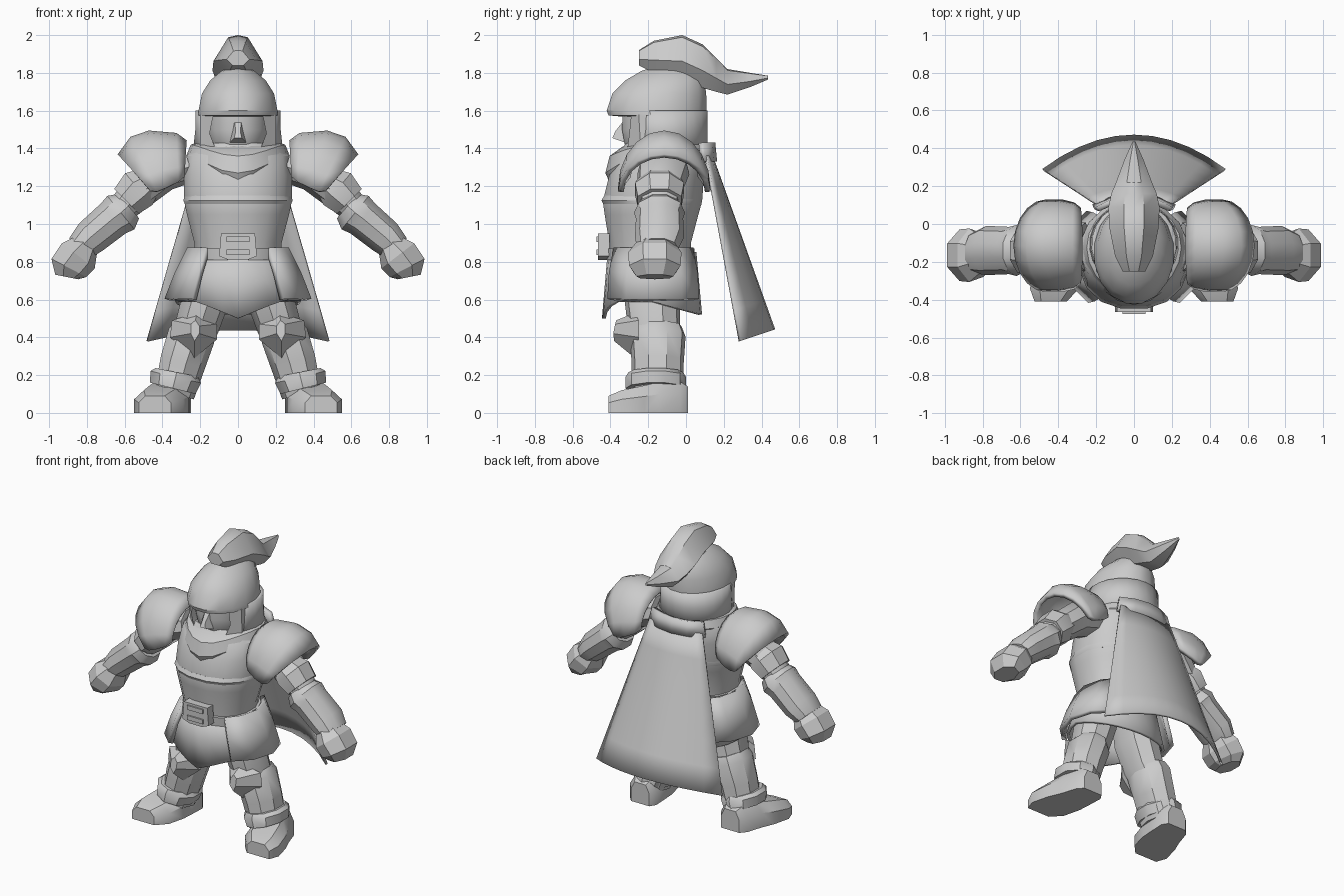
import bpy, bmesh, math
from mathutils import Vector

if "Cube" in bpy.data.objects:
    bpy.data.objects.remove(bpy.data.objects["Cube"])

steel = bpy.data.materials.new("plain_grey")
steel.diffuse_color = (0.6, 0.6, 0.6, 1)
steel.use_nodes = True
steel.node_tree.nodes["Principled BSDF"].inputs["Base Color"].default_value = steel.diffuse_color


def finish(name, bm, mirror=False, thick=0, angle=35):
    bmesh.ops.recalc_face_normals(bm, faces=bm.faces)
    me = bpy.data.meshes.new(name)
    bm.to_mesh(me)
    bm.free()
    me.materials.append(steel)
    ob = bpy.data.objects.new(name, me)
    bpy.context.collection.objects.link(ob)
    bpy.ops.object.select_all(action='DESELECT')
    bpy.context.view_layer.objects.active = ob
    ob.select_set(True)
    bpy.ops.object.shade_smooth_by_angle(angle=math.radians(angle))
    if thick:
        m = ob.modifiers.new("thickness", 'SOLIDIFY')
        m.thickness, m.offset = thick, 0
    if mirror:
        ob.modifiers.new("other_side", 'MIRROR')
    return ob


def loft(name, rings, closed=True, caps=True, **kw):
    """Skin a list of equally long point rows."""
    bm = bmesh.new()
    rows = [[bm.verts.new(p) for p in r] for r in rings]
    n = len(rows[0])
    for a, b in zip(rows, rows[1:]):
        for i in range(n if closed else n - 1):
            j = (i + 1) % n
            bm.faces.new((a[i], a[j], b[j], b[i]))
    if closed and caps:
        bm.faces.new(rows[0])
        bm.faces.new(rows[-1])
    return finish(name, bm, **kw)


def circle(n, p=1.0):
    """Unit outline; p below 1 makes it boxier."""
    out = []
    for i in range(n):
        a = 2 * math.pi * (i + 0.5) / n
        c, s = math.cos(a), math.sin(a)
        out.append((math.copysign(abs(c) ** p, c), math.copysign(abs(s) ** p, s)))
    return out


def stack(name, levels, n=14, p=0.9, cx=0, **kw):
    """Levels are (z, half width, front y, back y)."""
    rings = [[(cx + c * rx, (f + b) / 2 + s * (b - f) / 2, z) for c, s in circle(n, p)]
             for z, rx, f, b in levels]
    return loft(name, rings, **kw)


def limb(name, path, n=9, **kw):
    """Path is (x, y, z, radius across, radius in y); bends in the xz plane."""
    rings = []
    for i, (x, y, z, r, ry) in enumerate(path):
        a, b = path[max(i - 1, 0)], path[min(i + 1, len(path) - 1)]
        d = Vector((b[0] - a[0], 0, b[2] - a[2])).normalized()
        side = Vector((-d.z, 0, d.x))
        rings.append([Vector((x, y, z)) + side * c * r + Vector((0, s * ry, 0))
                      for c, s in circle(n)])
    return loft(name, rings, mirror=True, **kw)


def plate(name, outline, back, **kw):
    """Outline points (x, y, z) extruded backwards to a slab."""
    return loft(name, [outline, [(x, y + back, z) for x, y, z in outline]], **kw)


# Torso and belt
stack("torso", [(0.78, .23, -.40, .03), (0.9, .235, -.41, .03), (1.05, .275, -.435, .07),
                (1.12, .29, -.445, .09), (1.26, .29, -.41, .10), (1.36, .28, -.37, .11),
                (1.43, .20, -.32, .10)], n=16)
stack("chest_edge", [(1.10, .285, -.44, .085), (1.125, .294, -.452, .09), (1.15, .288, -.438, .09)], n=16)
stack("belt", [(.81, .245, -.425, .045), (.87, .25, -.43, .05)], n=16)

# Buckle: raised frame with a recessed middle
plate("buckle", [(-.09, -.465, .95), (.09, -.465, .95), (.10, -.465, .83), (.05, -.465, .81),
                 (-.05, -.465, .81), (-.10, -.465, .83)], .06)
for z in (.85, .92):
    plate("buckle_bar", [(-.06, -.475, z + .015), (.06, -.475, z + .015),
                         (.06, -.475, z - .015), (-.06, -.475, z - .015)], .03)

# Scarf around the neck, dipping to a V in front
N = 20
scarf = []
for r, z0, dip in ((.74, 1.44, .03), (.98, 1.42, .06), (1.06, 1.37, .10), (.98, 1.33, .11)):
    row = []
    for i in range(N):
        a = 2 * math.pi * i / N
        front = max(0, -math.sin(a)) ** 3
        row.append((math.cos(a) * .255 * r, -.125 + math.sin(a) * (.245 + .04 * front) * r, z0 - dip * front))
    scarf.append(row)
loft("scarf", scarf)

# Skirt with a pointed front and a dropped back
rows = []
for t in (0, .5, 1):
    row = []
    for i in range(24):
        a = 2 * math.pi * i / 24
        c, s = math.cos(a), math.sin(a)
        x = c * (.235 + .09 * t)
        low = .59 - (.09 * max(0, 1 - abs(x) / .22) if s < 0 else .07 * s)
        row.append((x, -.18 + s * (.225 + .03 * t), .85 + (low - .85) * t))
    rows.append(row)
loft("skirt", rows, caps=False, thick=.02)

# Hip plates
arc = [math.radians(a) for a in (-52, -28, 0, 28, 50)]
loft("hip_plate", [[(math.cos(a) * w, -.17 + math.sin(a) * d, z) for a in arc]
                   for z, w, d in ((.87, .255, .26), (.74, .32, .29), (.60, .375, .30))],
     closed=False, mirror=True, thick=.03)

# Head, nose
stack("head", [(1.36, .11, -.29, .05), (1.42, .15, -.33, .06), (1.50, .165, -.345, .07),
               (1.62, .165, -.34, .07)], n=12)
loft("nose", [[(-.045, -.32, 1.43), (.045, -.32, 1.43), (.02, -.32, 1.56), (-.02, -.32, 1.56)],
              [(-.02, -.39, 1.455), (.02, -.39, 1.455), (.012, -.375, 1.49), (-.012, -.375, 1.49)]])

# Helmet dome with a brim, side guards below
stack("helmet_dome", [(1.57, .185, -.36, .10), (1.575, .215, -.415, .11), (1.60, .213, -.425, .113), (1.69, .195, -.395, .112),
                      (1.76, .15, -.325, .10), (1.81, .09, -.24, .06), (1.83, .04, -.18, 0)], n=16, p=1)
guard = [math.radians(a) for a in range(-38, 219, 16)]
loft("helmet_guard", [[(math.cos(a) * w, -.11 + math.sin(a) * .21, z) for a in guard]
                      for z, w in ((1.60, .21), (1.50, .212), (1.38, .225))], closed=False, thick=.03)
plate("cheek_guard", [(.13, -.29, 1.58), (.20, -.25, 1.58), (.20, -.24, 1.40), (.12, -.31, 1.40),
                      (.15, -.30, 1.48)], .05, mirror=True)

# Plume: stations (y, bottom, top, half width)
plume = [(-.25, 1.84, 1.92, .06), (-.17, 1.80, 1.97, .10), (-.02, 1.77, 2.0, .13), (.09, 1.72, 1.95, .135),
         (.16, 1.70, 1.88, .12), (.22, 1.685, 1.82, .095), (.34, 1.725, 1.80, .05), (.435, 1.765, 1.785, .008)]
loft("plume", [[(0, y, t), (w * .4, y, t - .01 * (t - b) / .2), (w, y, b + (t - b) * .4), (w * .5, y, b),
                (-w * .5, y, b), (-w, y, b + (t - b) * .4), (-w * .4, y, t - .01 * (t - b) / .2)]
               for y, b, t, w in plume])

# Cape and its collar band
cape = []
for i in range(7):
    t = i / 6
    cape.append([(s * (.20 + .28 * t), .135 + .33 * t - (.03 + .15 * t) * s * s,
                  1.36 - .92 * t - .06 * t * s * s) for s in [k / 5 for k in range(-5, 6)]])
loft("cape", cape, closed=False, thick=.015)
loft("cape_collar", [[(s * w, y - .06 * s * s, z) for s in (-1, -.5, 0, .5, 1)]
                     for w, y, z in ((.19, .14, 1.43), (.215, .15, 1.33))], closed=False, thick=.03)

# Shoulder guards: arches (top x, top z, low x, low z, half depth)
rows = []
for xt, zt, xb, zb, h in ((.28, 1.43, .29, 1.25, .19), (.33, 1.468, .32, 1.22, .215), (.47, 1.48, .38, 1.19, .23),
                          (.56, 1.45, .43, 1.17, .23), (.625, 1.36, .465, 1.175, .23)):
    row = []
    for k in range(-5, 6):
        a = math.radians(k * 18)
        q = 1 - math.cos(a)
        row.append((xt + (xb - xt) * q, -.115 + h * math.sin(a), zt + (zb - zt) * q))
    rows.append(row)
loft("shoulder_guard", rows, closed=False, mirror=True, thick=.03)

# Arms
Y = -.14
limb("upper_arm", [(.26, -.12, 1.32, .10, .13), (.40, -.12, 1.28, .11, .14), (.52, Y, 1.18, .10, .12), (.62, Y, 1.08, .08, .10)])
limb("elbow_guard", [(.48, Y, 1.215, .095, .12), (.525, Y, 1.185, .12, .14), (.59, Y, 1.12, .10, .125)], n=8)
limb("gauntlet", [(.58, Y, 1.095, .09, .11), (.62, Y, 1.06, .12, .135), (.66, Y, 1.03, .108, .125),
                  (.78, Y, .93, .10, .13), (.84, -.15, .87, .08, .11)], n=10)
limb("hand", [(.80, -.16, .90, .07, .10), (.85, -.165, .835, .115, .145), (.90, -.165, .77, .11, .14),
              (.91, -.165, .72, .065, .10)], n=7, angle=25)

# Legs
L = -.15
limb("thigh", [(.13, -.17, .80, .12, .15), (.17, -.18, .62, .13, .15), (.22, -.17, .46, .12, .14), (.25, L, .36, .10, .13)])
limb("shin", [(.235, L, .46, .10, .13), (.25, L, .41, .13, .15), (.295, L, .27, .125, .14), (.34, L, .10, .11, .14)])
limb("ankle_cuff", [(.325, -.16, .215, .12, .145), (.33, -.16, .19, .145, .16), (.345, -.16, .13, .13, .16)], n=10)

# Knee guards: faceted spikes
loft("knee_guard", [[(.22, -.27, .53), (.35, -.25, .49), (.36, -.25, .40), (.23, -.27, .29), (.11, -.25, .39), (.11, -.25, .47)],
                    [(.225, -.37, .49), (.25, -.375, .47), (.25, -.385, .42), (.23, -.38, .38), (.205, -.385, .42), (.205, -.375, .46)]],
     mirror=True, angle=20)

# Boots: stations (y, centre x, half width, height)
boot = [(.01, .345, .07, .14), (-.03, .35, .10, .165), (-.14, .37, .115, .165), (-.22, .39, .13, .145),
        (-.34, .42, .13, .12), (-.41, .44, .085, .09)]
loft("boot", [[(x - w, y, 0), (x - w, y, h * .6), (x - w * .6, y, h), (x + w * .6, y, h), (x + w, y, h * .6),
               (x + w, y, 0)] for y, x, w, h in boot], mirror=True)
